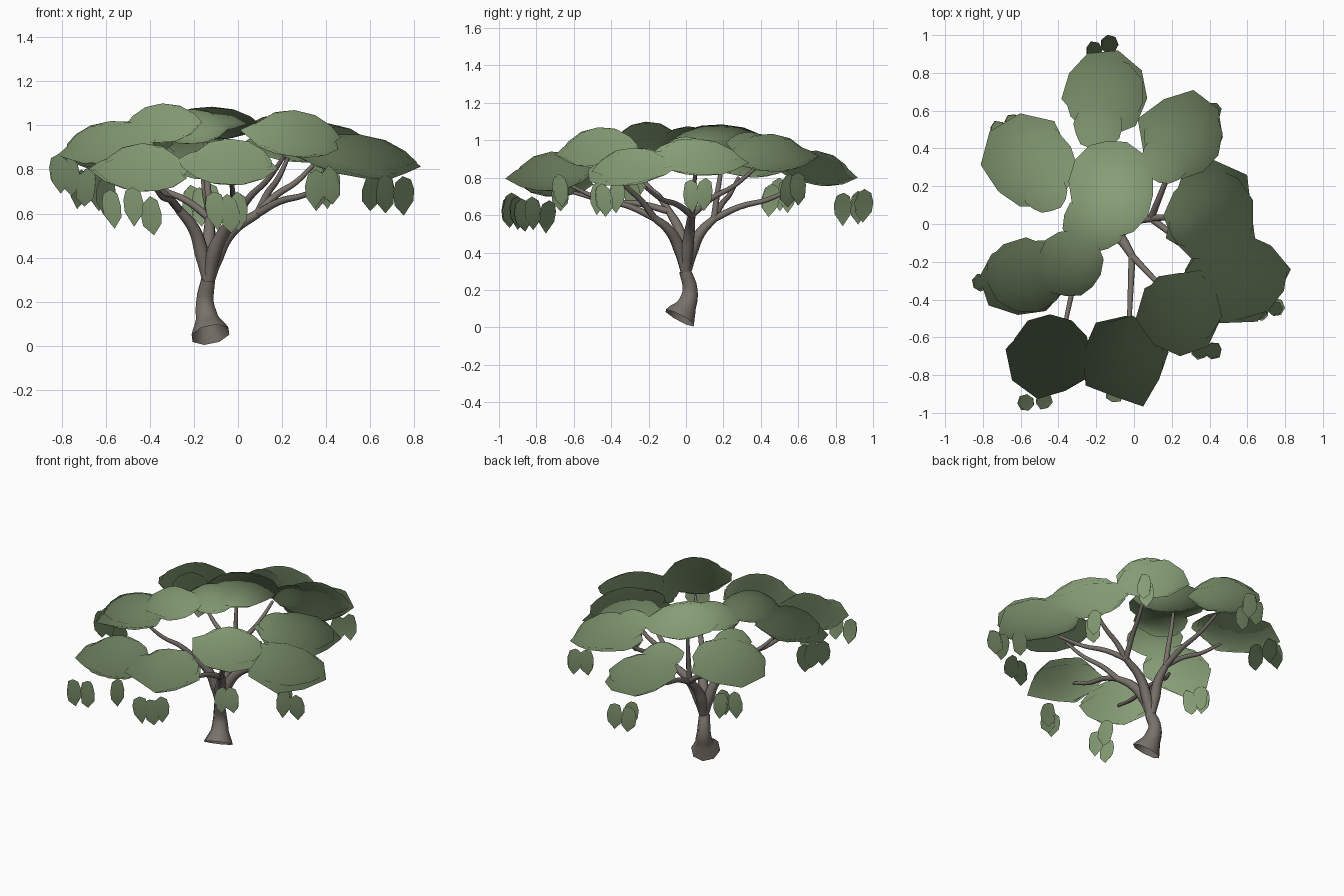
import bpy, bmesh, math, random
from mathutils import Vector, Matrix

if "Cube" in bpy.data.objects:
    bpy.data.objects.remove(bpy.data.objects["Cube"])

random.seed(4)
CROWN_CENTRE = Vector((-.05, 0, .74))


def material(name, rgb):
    m = bpy.data.materials.new(name)
    m.diffuse_color = (*rgb, 1)
    m.use_nodes = True
    m.node_tree.nodes["Principled BSDF"].inputs["Base Color"].default_value = m.diffuse_color
    return m


LEAF = material("leaf_green", (0.24, 0.34, 0.18))
BARK = material("bark_brown", (0.19, 0.165, 0.145))


def lathe(name, profile, sides, size, loc, normal, jag):
    """Closed round form from (radius, height) rings, with a ragged outline."""
    bm = bmesh.new()
    spin = random.uniform(0, math.tau)
    wobble = [1 + random.uniform(-jag, jag) for _ in range(sides)]
    lift = [random.uniform(-jag, jag) for _ in range(sides)]
    rings = []
    for r, z in profile:
        if r == 0:
            rings.append([bm.verts.new((0, 0, z))])
            continue
        ring = []
        for i in range(sides):
            a = spin + math.tau * i / sides
            w = r * (1 + (wobble[i] - 1) * r)
            ring.append(bm.verts.new((w * math.cos(a), w * math.sin(a), z + lift[i] * r * r)))
        rings.append(ring)
    for top, low in zip(rings, rings[1:]):
        for i in range(sides):
            j = (i + 1) % sides
            if len(top) == 1:
                bm.faces.new((top[0], low[i], low[j]))
            elif len(low) == 1:
                bm.faces.new((top[i], low[0], top[j]))
            else:
                bm.faces.new((top[i], low[i], low[j], top[j]))
    turn = Vector((0, 0, 1)).rotation_difference(Vector(normal)).to_matrix().to_4x4()
    bm.transform(Matrix.Translation(loc) @ turn @ Matrix.Diagonal((*size, 1)))
    bmesh.ops.recalc_face_normals(bm, faces=bm.faces)
    for f in bm.faces:
        f.smooth = True
    mesh = bpy.data.meshes.new(name)
    bm.to_mesh(mesh)
    bm.free()
    mesh.materials.append(LEAF)
    # foliage normals fan out from the middle of the crown
    mesh.normals_split_custom_set_from_vertices(
        [(v.co - CROWN_CENTRE).normalized() for v in mesh.vertices])
    bpy.context.collection.objects.link(bpy.data.objects.new(name, mesh))


def limb(name, points, caps=True):
    """Tapered tube through (x, y, z, radius) points."""
    cu = bpy.data.curves.new(name, 'CURVE')
    cu.dimensions = '3D'
    cu.bevel_depth = 1
    cu.bevel_resolution = 2
    cu.resolution_u = 4
    cu.use_fill_caps = caps
    sp = cu.splines.new('BEZIER')
    sp.bezier_points.add(len(points) - 1)
    for bp, (x, y, z, r) in zip(sp.bezier_points, points):
        bp.co = (x, y, z)
        bp.radius = r
        bp.handle_left_type = bp.handle_right_type = 'AUTO'
    cu.materials.append(BARK)
    bpy.context.collection.objects.link(bpy.data.objects.new(name, cu))


# Canopy pads: x, y, z, x radius, y radius, thickness
PAD = [(0, .5), (.45, .42), (.8, .2), (1, -.04), (.7, -.32), (.35, -.46), (0, -.5)]
pads = [
    (-.16, .69, .855, .22, .21, .18),
    (-.54, .315, .91, .235, .23, .20),
    (.26, .455, .935, .22, .22, .20),
    (.40, .05, .915, .235, .24, .19),
    (.54, -.28, .865, .27, .22, .19),
    (.25, -.46, .965, .21, .21, .21),
    (-.04, -.71, .835, .21, .22, .21),
    (-.43, -.69, .81, .21, .21, .22),
    (-.57, -.28, .93, .22, .20, .18),
]
for x, y, z, rx, ry, t in pads:
    out = Vector((x + .1, y, 0)).normalized() * .11
    lathe("canopy_pad", PAD, 11, (rx, ry, t), (x, y, z), (out.x, out.y, 1), .06)
    # ragged lower layer, tilted a little differently
    lean = (out.x + random.uniform(-.1, .1), out.y + random.uniform(-.1, .1), 1)
    lathe("canopy_under_layer", PAD, 9, (rx * 1.05, ry * 1.05, t * .8),
          (x + out.x * .1, y + out.y * .1, z - .022), lean, .15)

# Smooth crown pieces and small bumps on the pads
crowns = [
    (-.12, .19, 1.01, .225, .26, .15, .02, .04),
    (-.21, .01, .995, .17, .16, .16, -.04, -.04),
    (-.34, -.21, 1.01, .175, .18, .18, -.04, -.06),
    (-.19, .52, .92, .13, .13, .14, -.02, .06),
    (-.47, .17, .965, .12, .11, .12, -.06, .04),
    (.17, .34, .98, .13, .13, .13, .06, .06),
    (.29, .00, .96, .11, .12, .12, .06, 0),
]
for x, y, z, rx, ry, t, nx, ny in crowns:
    lathe("crown_pad", PAD, 14, (rx, ry, t), (x, y, z), (nx, ny, 1), .04)

# Hanging leaf tufts
TUFT = [(0, .5), (.75, .36), (1, .08), (.9, -.2), (0, -.5)]
tufts = [
    (-.57, -.945, .62), (-.475, -.935, .63), (-.39, -.74, .59),
    (-.10, -.90, .61), (-.04, -.87, .60), (.00, -.82, .61),
    (-.81, -.31, .78), (-.76, -.27, .77), (-.69, -.29, .72),
    (-.72, .50, .71), (-.64, .54, .70), (-.60, .45, .68),
    (-.21, .92, .64), (-.13, .95, .65), (-.17, .84, .63),
    (.42, -.67, .73), (.35, -.67, .71), (.75, -.44, .68),
    (.67, -.47, .69), (.61, -.37, .70), (.36, .03, .70),
    (.40, .10, .71), (.36, .55, .73), (.42, .60, .74),
]
for p in tufts:
    lean = (random.uniform(-.12, .12), random.uniform(-.12, .12), 1)
    lathe("hanging_tuft", TUFT, 7, (.047, .047, .18), p, lean, .1)

# Trunk with tilted, open flared foot
limb("trunk", [(-.125, -.033, .05, .092), (-.14, .005, .12, .055),
               (-.15, .022, .2, .043), (-.135, -.005, .3, .034)], caps=False)

# Main limbs, each curving outward to a fork
fork_right = (.09, .03, .60)
fork_left = (-.27, -.09, .62)
fork_back = (-.13, .15, .58)
fork_front = (-.01, -.17, .585)
for name, low, mid, end in (
        ("right_limb", (-.10, .005, .40), (-.03, .02, .52), fork_right),
        ("left_limb", (-.165, -.01, .42), (-.20, -.04, .53), fork_left),
        ("back_limb", (-.14, .035, .42), (-.13, .08, .51), fork_back),
        ("front_limb", (-.11, -.035, .42), (-.06, -.09, .52), fork_front)):
    limb(name, [(-.135, 0, .28, .024), (*low, .034), (*mid, .028), (*end, .02)])

# Branches from the forks to the pads
branches = [
    (fork_right, (.36, .05, .84)), (fork_right, (.42, -.22, .75)),
    (fork_right, (.23, .38, .86)), (fork_front, (.21, -.40, .86)),
    (fork_front, (-.03, -.62, .76)), (fork_left, (-.38, -.60, .72)),
    (fork_left, (-.50, -.26, .84)), (fork_back, (-.46, .28, .80)),
    (fork_back, (-.16, .60, .76)), (fork_back, (-.15, .2, .95)),
]
for a, b in branches:
    a, b = Vector(a), Vector(b)
    m1 = a.lerp(b, .3) + Vector((0, 0, .01))
    m2 = a.lerp(b, .65) - Vector((0, 0, .012))
    limb("branch", [(*a, .019), (*m1, .016), (*m2, .013), (*b, .009)])
